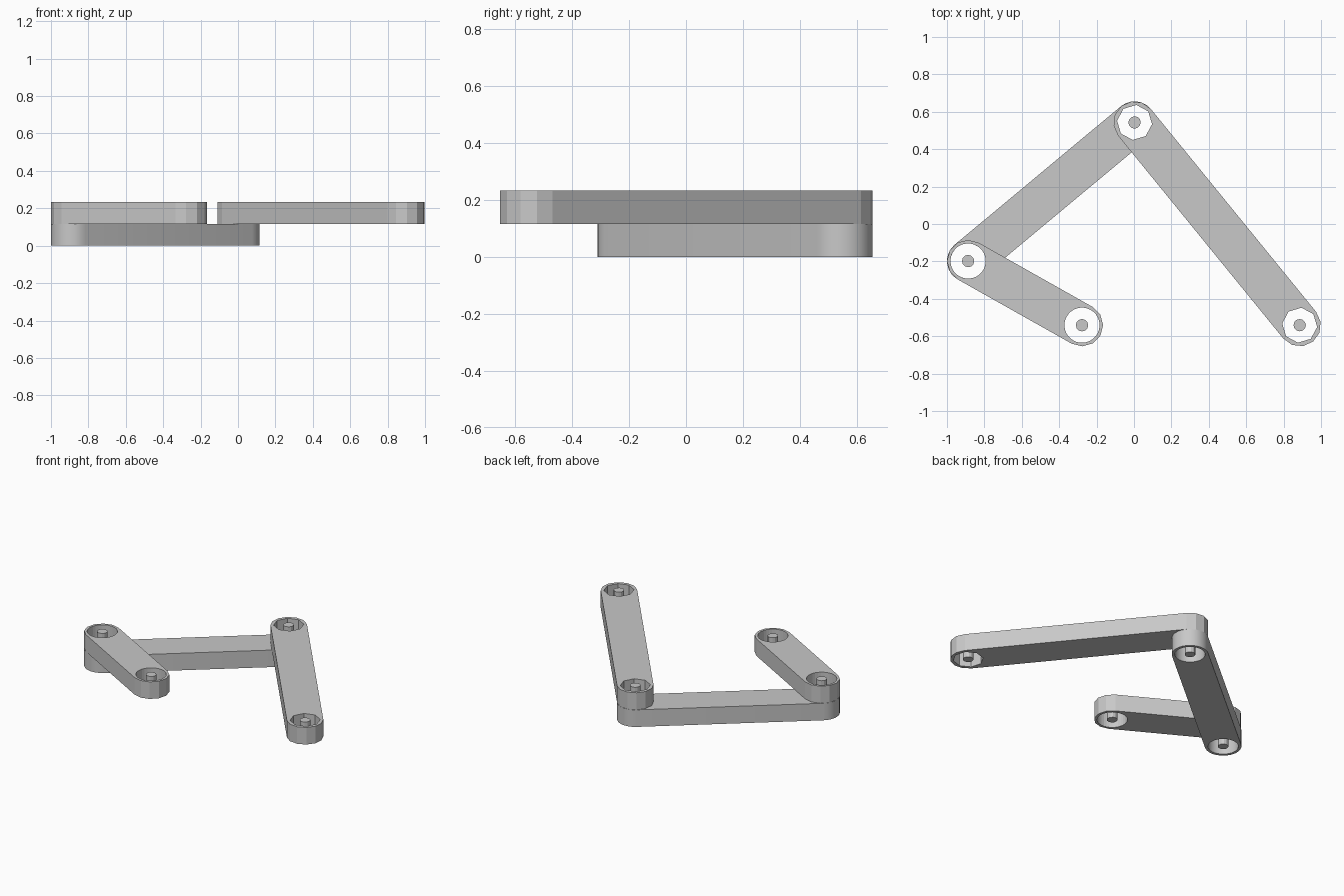
import bpy, bmesh
from math import pi, cos, sin, atan2, radians
from mathutils import Vector

cube = bpy.data.objects.get("Cube")
if cube:
    bpy.data.objects.remove(cube, do_unlink=True)

grey = bpy.data.materials.new("plain grey")
grey.use_nodes = True
colour = (0.58, 0.58, 0.58, 1)
grey.diffuse_color = colour
grey.node_tree.nodes["Principled BSDF"].inputs["Base Color"].default_value = colour

THICK = 0.1165
RADIUS = 0.113
HOLE = 0.094
PIN = 0.033

# Joint centres
elbow = Vector((-0.887, -0.198))
shoulder = Vector((0.003, 0.543))
short_tip = Vector((-0.278, -0.541))
long_tip = Vector((0.886, -0.541))


def arc(centre, radius, start, sweep, steps, closed=False):
    count = steps if closed else steps + 1
    return [(centre.x + radius * cos(start + sweep * i / steps),
             centre.y + radius * sin(start + sweep * i / steps)) for i in range(count)]


def add_loop(curve, points):
    spline = curve.splines.new("POLY")
    spline.points.add(len(points) - 1)
    for point, (x, y) in zip(spline.points, points):
        point.co = (x, y, 0, 1)
    spline.use_cyclic_u = True


def link(name, a, b, level, end_steps, hole_sides, smooth):
    """Flat bar with rounded ends, a hole at each end and a pin in each hole."""
    angle = atan2(b.y - a.y, b.x - a.x)
    curve = bpy.data.curves.new(name + "_profile", "CURVE")
    curve.dimensions = "2D"
    curve.fill_mode = "BOTH"
    curve.extrude = THICK / 2
    add_loop(curve, arc(b, RADIUS, angle - pi / 2, pi, end_steps)
             + arc(a, RADIUS, angle + pi / 2, pi, end_steps))
    for end in (a, b):
        add_loop(curve, arc(end, HOLE, angle, 2 * pi, hole_sides, True))

    # Turn the filled profile into a mesh
    source = bpy.data.objects.new(name + "_profile", curve)
    bpy.context.collection.objects.link(source)
    graph = bpy.context.evaluated_depsgraph_get()
    mesh = bpy.data.meshes.new_from_object(source.evaluated_get(graph))
    bpy.data.objects.remove(source, do_unlink=True)

    bm = bmesh.new()
    bm.from_mesh(mesh)
    bmesh.ops.remove_doubles(bm, verts=bm.verts, dist=0.0005)
    bmesh.ops.recalc_face_normals(bm, faces=bm.faces)
    for face in bm.faces:
        face.smooth = False
        face.material_index = 0
    bm.to_mesh(mesh)
    bm.free()

    bar = bpy.data.objects.new(name, mesh)
    bpy.context.collection.objects.link(bar)
    bar.location.z = THICK * (level + 0.5)
    mesh.materials.clear()
    mesh.materials.append(grey)
    if smooth:
        bpy.ops.object.select_all(action="DESELECT")
        bar.select_set(True)
        bpy.context.view_layer.objects.active = bar
        bpy.ops.object.shade_smooth_by_angle(angle=radians(35))

    # Pins
    for label, end in (("first", a), ("second", b)):
        bpy.ops.mesh.primitive_cylinder_add(
            vertices=12, radius=PIN, depth=THICK,
            location=(end.x, end.y, THICK * (level + 0.5)))
        pin = bpy.context.object
        pin.name = name + "_" + label + "_pin"
        pin.data.materials.append(grey)


link("lower_link", elbow, shoulder, 0, 12, 32, True)
link("short_upper_link", elbow, short_tip, 1, 6, 32, False)
link("long_upper_link", shoulder, long_tip, 1, 6, 8, False)
